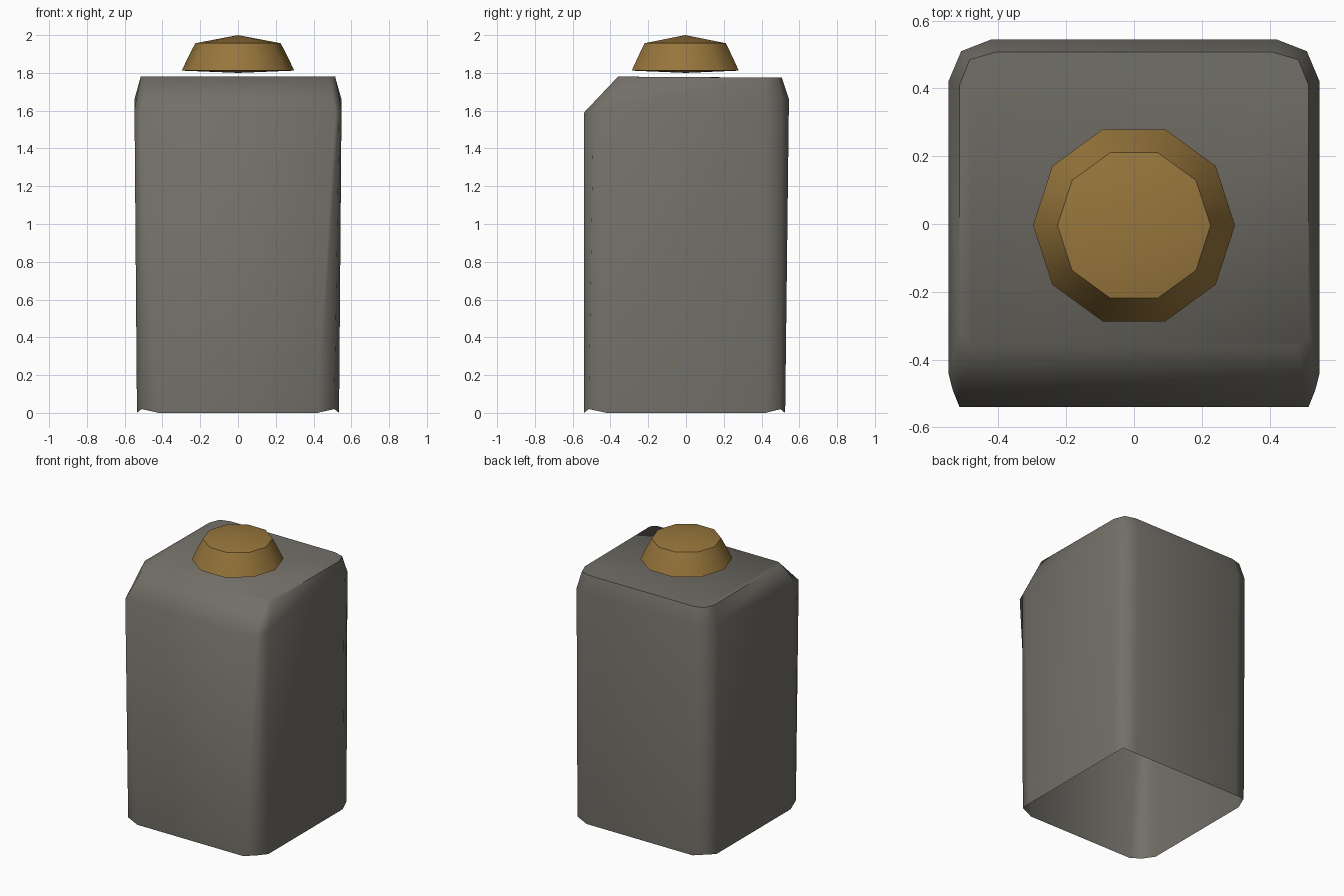
import bpy, bmesh, math

cube = bpy.data.objects.get("Cube")
if cube:
    bpy.data.objects.remove(cube, do_unlink=True)


def material(name, color):
    m = bpy.data.materials.new(name)
    m.use_nodes = True
    m.diffuse_color = (*color, 1)
    bsdf = m.node_tree.nodes["Principled BSDF"]
    bsdf.inputs["Base Color"].default_value = (*color, 1)
    bsdf.inputs["Roughness"].default_value = 0.8
    return m


def loft(name, rings, mat, angle, bottom=None, top=None):
    """Skin closed rings of points; a cap is an apex point, or 'flat'."""
    bm = bmesh.new()
    loops = [[bm.verts.new(p) for p in ring] for ring in rings]
    for a, b in zip(loops, loops[1:]):
        for i in range(len(a)):
            j = (i + 1) % len(a)
            bm.faces.new((a[i], a[j], b[j], b[i]))
    for loop, cap in ((loops[0][::-1], bottom), (loops[-1], top)):
        if cap == "flat":
            bm.faces.new(loop)
        elif cap:
            apex = bm.verts.new(cap)
            for i in range(len(loop)):
                bm.faces.new((loop[i], loop[(i + 1) % len(loop)], apex))
    mesh = bpy.data.meshes.new(name)
    bm.to_mesh(mesh)
    bm.free()
    mesh.materials.append(mat)
    obj = bpy.data.objects.new(name, mesh)
    bpy.context.collection.objects.link(obj)
    bpy.ops.object.select_all(action="DESELECT")
    obj.select_set(True)
    bpy.context.view_layer.objects.active = obj
    bpy.ops.object.shade_smooth_by_angle(angle=math.radians(angle))
    return obj


def mirrored(half):
    """Half ring on +x, front to back, completed on -x."""
    return half + [(-x, y, z) for x, y, z in reversed(half)]


grey = material("dark_grey", (0.17, 0.16, 0.138))
bronze = material("bronze", (0.31, 0.18, 0.045))

# Body: open-bottomed shell, rounded corners, sloped top front edge
foot = mirrored([(0.42, -0.54, 0), (0.51, -0.515, 0.02), (0.535, -0.42, 0),
                 (0.535, 0.42, 0), (0.51, 0.50, 0.02), (0.42, 0.525, 0)])
shoulder = mirrored([(0.515, -0.54, 1.59), (0.535, -0.49, 1.595), (0.548, -0.44, 1.61),
                     (0.548, 0.42, 1.66), (0.51, 0.51, 1.66), (0.42, 0.545, 1.66)])
rim = mirrored([(0.48, -0.36, 1.78), (0.50, -0.35, 1.78), (0.515, -0.32, 1.78),
                (0.515, 0.41, 1.775), (0.485, 0.485, 1.775), (0.41, 0.507, 1.775)])
loft("container_body", [foot, shoulder, rim], grey, 70, top="flat")


# Cap: ten-sided tapered lid with a shallow peak, hovering over the body
def circle(r, z, n=10):
    return [(r * math.cos(math.tau * i / n), r * math.sin(math.tau * i / n) - 0.004, z)
            for i in range(n)]


loft("lid", [circle(0.298, 1.812), circle(0.263, 1.885), circle(0.226, 1.957)],
     bronze, 42, bottom=(0, 0, 1.80), top=(0, -0.004, 2.0))
